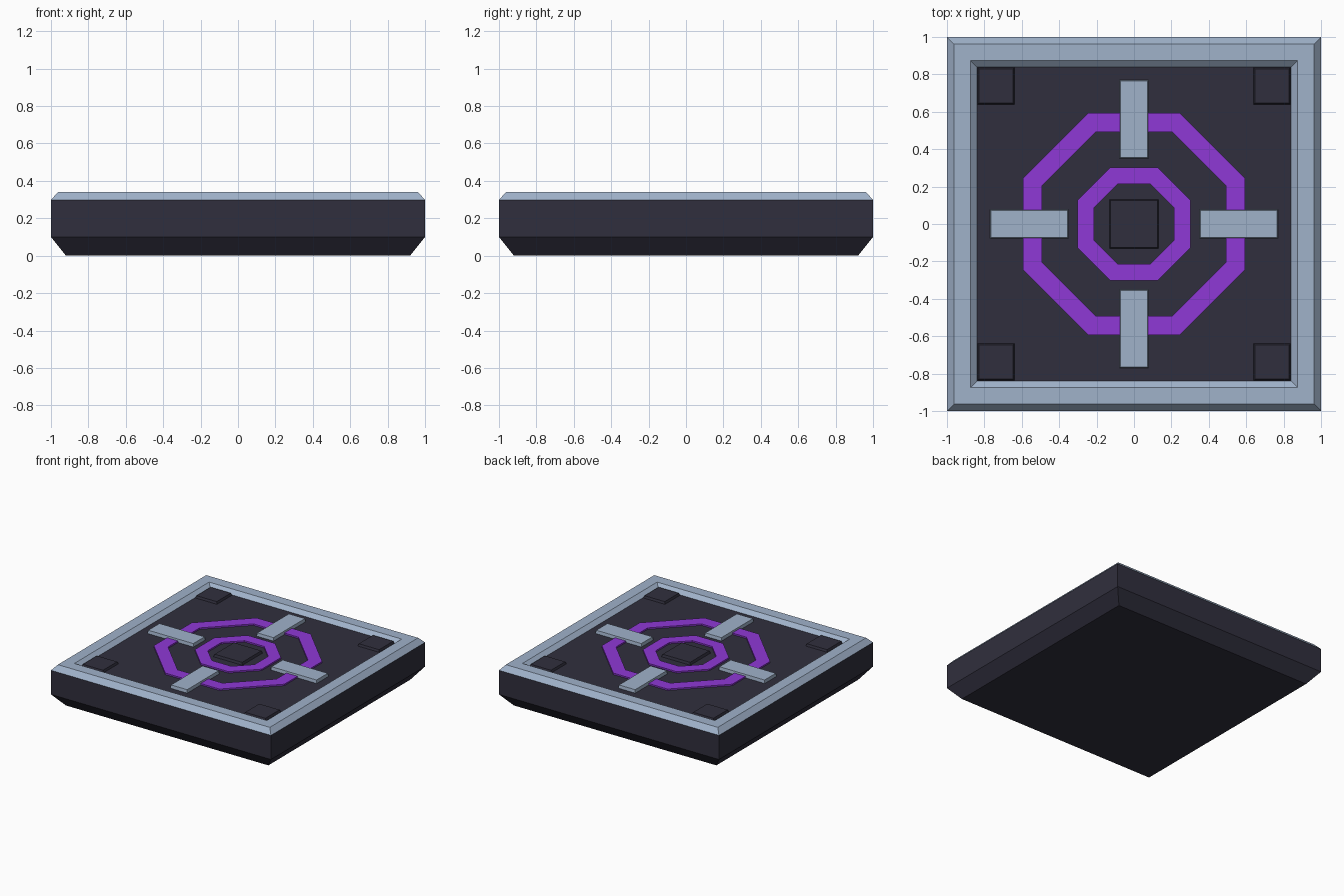
import bpy, bmesh, math

if "Cube" in bpy.data.objects:
    bpy.data.objects.remove(bpy.data.objects["Cube"])


def srgb(r, g, b):
    f = lambda c: c / 12.92 if c <= 0.04045 else ((c + 0.055) / 1.055) ** 2.4
    return [f(v / 255) for v in (r, g, b)] + [1.0]


def material(name, rgb):
    m = bpy.data.materials.new(name)
    m.diffuse_color = srgb(*rgb)
    m.use_nodes = True
    m.node_tree.nodes["Principled BSDF"].inputs["Base Color"].default_value = m.diffuse_color
    return m


DARK = material("dark_slate", (48, 47, 61))
METAL = material("pale_steel", (160, 178, 202))
PURPLE = material("purple_glow", (143, 56, 214))
FLOOR = 0.31


def finish(name, bm, mat):
    bmesh.ops.recalc_face_normals(bm, faces=bm.faces)
    me = bpy.data.meshes.new(name)
    bm.to_mesh(me)
    bm.free()
    me.materials.append(mat)
    ob = bpy.data.objects.new(name, me)
    bpy.context.collection.objects.link(ob)
    return ob


def loft(name, mat, profile, sides=4, closed=False, center=(0, 0), aspect=1.0):
    """Stack regular polygon loops given as (apothem, z); cap or close the stack."""
    bm = bmesh.new()
    loops = []
    for a, z in profile:
        r = a / math.cos(math.pi / sides)
        angles = [(i + 0.5) * 2 * math.pi / sides for i in range(sides)]
        loops.append([bm.verts.new((center[0] + r * math.cos(t),
                                    center[1] + r * math.sin(t), z)) for t in angles])
    pairs = list(zip(loops, loops[1:]))
    if closed:
        pairs.append((loops[-1], loops[0]))
    else:
        bm.faces.new(loops[0])
        bm.faces.new(loops[-1])
    for lo, hi in pairs:
        for i in range(sides):
            j = (i + 1) % sides
            bm.faces.new((lo[i], lo[j], hi[j], hi[i]))
    return finish(name, bm, mat)


def plate(name, mat, cx, cy, hx, hy, top, inset=0.008):
    """Raised plate with slightly tapered sides, resting on the floor."""
    bm = bmesh.new()
    bmesh.ops.create_cube(bm, size=2)
    for v in bm.verts:
        up = v.co.z > 0
        d = inset if up else 0
        v.co = (cx + v.co.x * (hx - d), cy + v.co.y * (hy - d), top if up else FLOOR - 0.005)
    return finish(name, bm, mat)


# Body with chamfered underside; its top is the recessed floor
loft("tile_body", DARK, [(0.92, 0), (1, 0.10), (1, 0.298), (0.86, 0.298), (0.86, FLOOR)])

# Bevelled metal frame
loft("rim_frame", METAL, [(1, 0.298), (0.963, 0.34), (0.875, 0.34), (0.84, FLOOR),
                          (0.84, 0.298)], closed=True)

# Octagonal glowing rings
for name, outer, inner in (("outer_ring", 0.593, 0.493), ("inner_ring", 0.303, 0.213)):
    loft(name, PURPLE, [(outer, FLOOR - 0.005), (outer, 0.322), (inner, 0.322),
                        (inner, FLOOR - 0.005)], sides=8, closed=True)

# Centre block
plate("centre_block", DARK, 0, 0, 0.133, 0.133, 0.33)

# Metal bars and corner blocks
for i, (dx, dy) in enumerate(((1, 0), (0, 1), (-1, 0), (0, -1))):
    plate(f"bar_{i}", METAL, dx * 0.56, dy * 0.56,
          0.21 if dx else 0.078, 0.21 if dy else 0.078, 0.336, 0.005)
for i, (sx, sy) in enumerate(((1, 1), (-1, 1), (-1, -1), (1, -1))):
    plate(f"corner_block_{i}", DARK, sx * 0.738, sy * 0.738, 0.1, 0.1, 0.328)
